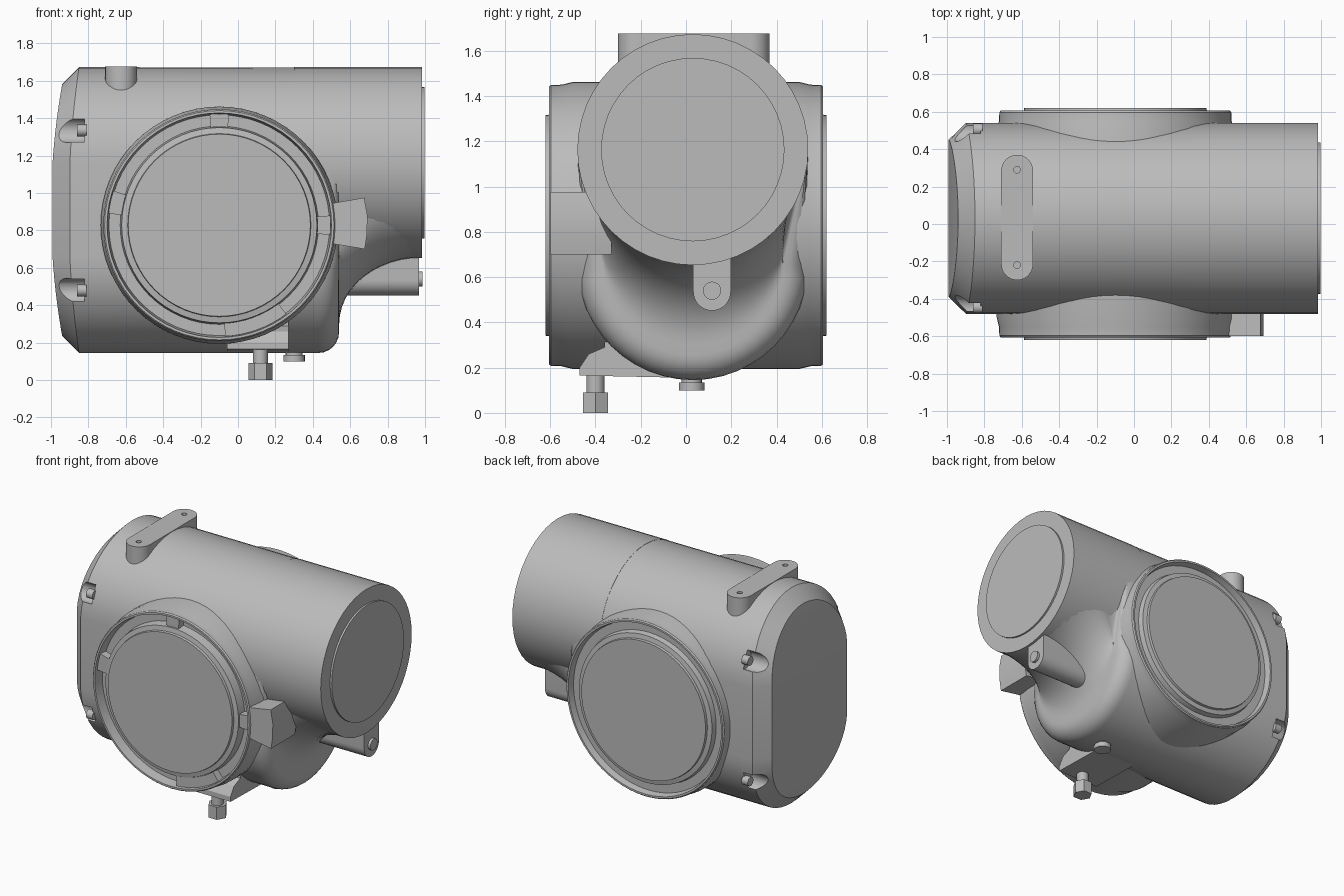
import bpy, bmesh, math
from math import sin, cos, pi, radians

if "Cube" in bpy.data.objects:
    bpy.data.objects.remove(bpy.data.objects["Cube"])

grey = bpy.data.materials.new("housing_grey")
grey.use_nodes = True
grey.diffuse_color = (0.5, 0.5, 0.5, 1)
grey.node_tree.nodes["Principled BSDF"].inputs["Base Color"].default_value = (0.5, 0.5, 0.5, 1)

CY, TOP, LOW, R = 0.03, 1.163, 0.655, 0.51   # housing axis and radius
MID = (TOP + LOW) / 2


def finish(name, bm, angle=30):
    bmesh.ops.recalc_face_normals(bm, faces=bm.faces)
    mesh = bpy.data.meshes.new(name)
    bm.to_mesh(mesh)
    bm.free()
    mesh.materials.append(grey)
    ob = bpy.data.objects.new(name, mesh)
    bpy.context.collection.objects.link(ob)
    smooth(ob, angle)
    return ob


def smooth(ob, angle=30):
    bpy.ops.object.select_all(action='DESELECT')
    ob.select_set(True)
    bpy.context.view_layer.objects.active = ob
    bpy.ops.object.shade_smooth_by_angle(angle=radians(angle))


def prism(name, pts, axis, a, b):
    """Extrude a 2D outline along an axis from a to b."""
    place = {'x': lambda u, v, w: (w, u, v),
             'y': lambda u, v, w: (u, w, v),
             'z': lambda u, v, w: (u, v, w)}[axis]
    bm = bmesh.new()
    rings = [[bm.verts.new(place(u, v, w)) for u, v in pts] for w in (a, b)]
    bridge(bm, *rings)
    for ring in rings:
        bm.faces.new(ring)
    return finish(name, bm)


def bridge(bm, r1, r2):
    n = len(r1)
    for i in range(n):
        j = (i + 1) % n
        bm.faces.new((r1[i], r1[j], r2[j], r2[i]))


def arc(u, v, r, start=0, end=360, n=32):
    full = end - start == 360
    steps = n if full else n + 1
    angles = [radians(start + (end - start) * i / n) for i in range(steps)]
    return [(u + r * cos(t), v + r * sin(t)) for t in angles]


def cylinder(name, u, v, r, axis, a, b, n=32):
    return prism(name, arc(u, v, r, n=n), axis, a, b)


def cut(ob, cutters):
    for c in cutters:
        m = ob.modifiers.new("cut", 'BOOLEAN')
        m.operation, m.solver, m.object = 'DIFFERENCE', 'EXACT', c
        bpy.context.view_layer.objects.active = ob
        bpy.ops.object.modifier_apply(modifier=m.name)
        bpy.data.objects.remove(c)
    smooth(ob)


# Main housing: oval sections lofted along x
N = 24


def section(bm, x, low=LOW, r_low=R, r_top=R, bow=0.0):
    pts = arc(CY, TOP, r_top, 0, 180, N) + arc(CY, low, r_low, 180, 360, N)
    half = (TOP - LOW) / 2 + r_top
    return [bm.verts.new((x + bow * ((z - MID) / half) ** 2, y, z)) for y, z in pts]


bm = bmesh.new()
rings = [section(bm, -1.0, r_low=0.42, r_top=0.42, bow=0.06),
         section(bm, -0.905, bow=0.055), section(bm, -0.79)]
for i in range(7):                       # rounded lower edge
    t = radians(15 * i)
    rings.append(section(bm, 0.43 + 0.11 * sin(t), r_low=R - 0.11 * (1 - cos(t)),
                         r_top=R - 0.002))
for i in range(13):                      # hollow sweep up to the barrel
    t = radians(7.5 * i)
    grow = 1 - cos(t)
    r = 0.4 + 0.108 * grow
    rings.append(section(bm, 0.541 + 0.439 * grow, 0.30 + 0.355 * sin(t) + r, r, R - 0.002))
for r1, r2 in zip(rings, rings[1:]):
    bridge(bm, r1, r2)
bm.faces.new(rings[-1])
end = rings[0]                           # bowed end face, in strips across y
for base in (0, N + 1):
    for i in range(N // 2):
        strip = [end[base + i], end[base + i + 1]]
        if i + 1 < N - 1 - i:
            strip.append(end[base + N - 1 - i])
        strip.append(end[base + N - i])
        bm.faces.new(strip)
bm.faces.new((end[0], end[N], end[N + 1], end[2 * N + 1]))
housing = finish("housing", bm)

# Screw pockets around the closed end, each with a screw
spots = [(CY + s * 0.475, z) for s in (-1, 1) for z in (1.335, 0.48)]
cut(housing, [cylinder("pocket_cutter", y, z, 0.065, 'x', -1.1, -0.82, 20) for y, z in spots])
for y, z in spots:
    cylinder("end_cap_screw", y, z, 0.032, 'x', -0.86, -0.81, 16)

# Barrel and its end plate
cylinder("barrel", CY, TOP, R, 'x', 0.3, 0.985, 48)
cylinder("barrel_end_plate", CY, TOP, 0.405, 'x', 0.9, 0.998, 48)


# Front and back ports, turned around the y axis
PX, PZ = -0.1, 0.828


def port(name, side, depth):
    rim = 0.606
    profile = [(0.636, 0), (0.634, 0.5), (0.622, 0.55), (0.62, 0.597), (0.613, rim),
               (0.6, rim), (0.59, rim - depth), (0.53, rim - depth), (0.522, 0.597),
               (0.49, 0.603), (0.487, 0.62)]
    bm = bmesh.new()
    rings = [[bm.verts.new((x, side * y, z)) for x, z in arc(PX, PZ, r, n=64)]
             for r, y in profile]
    for r1, r2 in zip(rings, rings[1:]):
        bridge(bm, r1, r2)
    bm.faces.new(rings[0])
    bm.faces.new(rings[-1])
    return finish(name, bm)


port("front_port", -1, 0.07)
port("back_port", 1, 0.045)

# Locking tabs in the front groove
for mid, half in ((90, 5), (168, 6), (0, 5), (-70, 17)):
    outline = arc(PX, PZ, 0.595, mid - half, mid + half, 8) + \
        arc(PX, PZ, 0.525, mid + half, mid - half, 8)
    prism("port_tab", outline, 'y', -0.59, -0.5)

# Side stop block beside the front port
prism("side_block", [(0.5, 0.945), (0.675, 0.975), (0.692, 0.88), (0.69, 0.78),
                     (0.678, 0.70), (0.5, 0.73)], 'y', -0.598, -0.33)

# Top mounting bar with two holes
bar = prism("top_mounting_bar", arc(-0.625, 0.285, 0.085, 0, 180, 16)
            + arc(-0.625, -0.215, 0.085, 180, 360, 16), 'z', 1.5, 1.676)
cut(bar, [cylinder("hole_cutter", -0.625, y, 0.018, 'z', 1.62, 1.8, 16)
          for y in (0.29, -0.22)])

# Lug under the barrel with its screw
prism("hinge_lug", [(0.198, 0.72), (0.032, 0.72)] + arc(0.115, 0.535, 0.083, 180, 360, 16),
      'x', 0.5, 0.968)
cylinder("hinge_screw", 0.115, 0.54, 0.04, 'x', 0.9, 0.986, 20)

# Bottom boss, cable gland and plug
prism("bottom_boss", [(-0.47, 0.165), (0.0, 0.155), (0.0, 0.4), (-0.36, 0.4),
                      (-0.36, 0.29), (-0.43, 0.26), (-0.47, 0.2)], 'x', -0.06, 0.27)
cylinder("gland_stem", 0.12, -0.4, 0.04, 'z', 0.08, 0.2, 20)
cylinder("gland_nut", 0.12, -0.4, 0.064, 'z', 0.0, 0.09, 6)
cylinder("drain_plug_neck", 0.3, 0.025, 0.045, 'z', 0.12, 0.2, 20)
cylinder("drain_plug", 0.3, 0.025, 0.057, 'z', 0.1, 0.135, 24)
